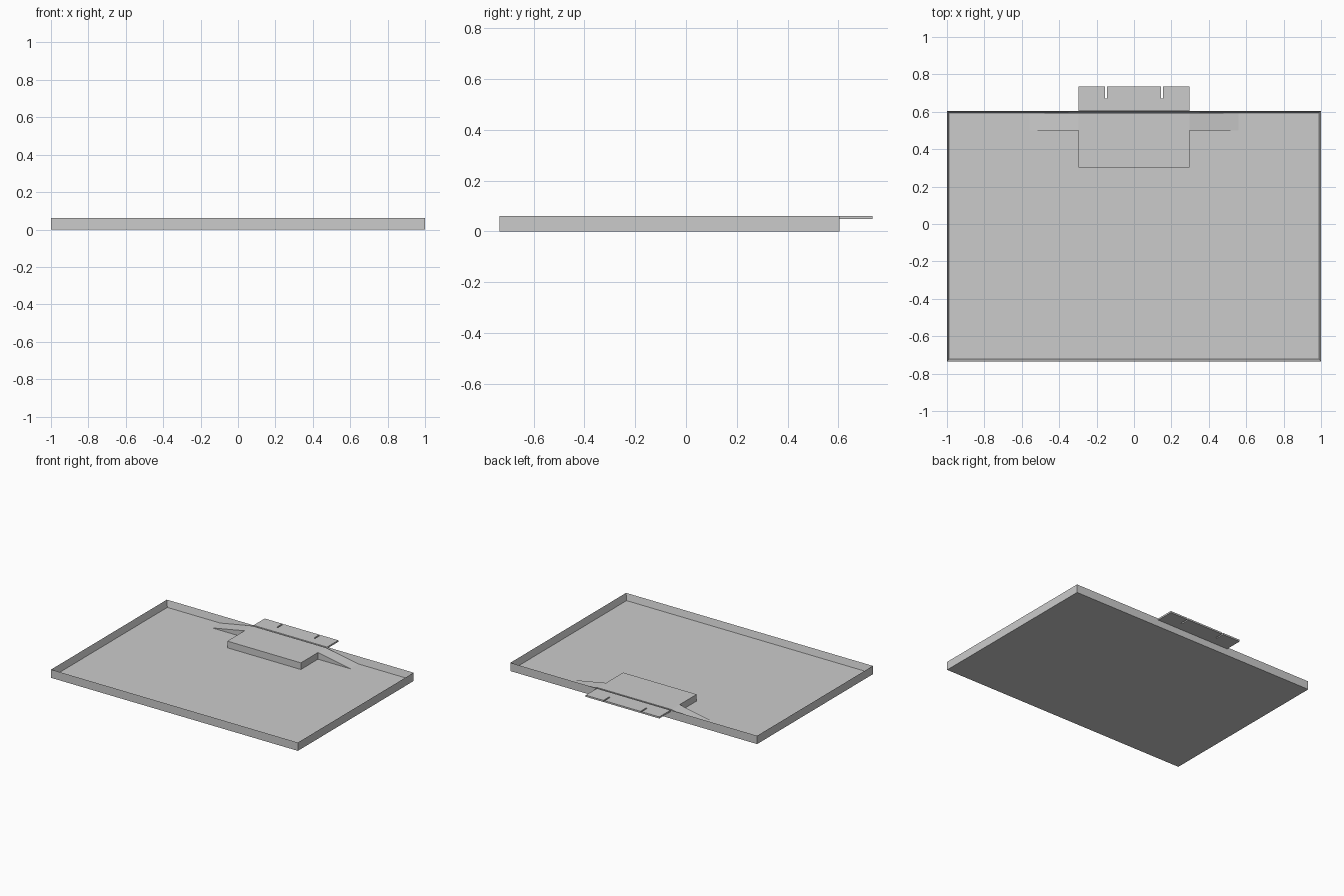
import bpy, bmesh
from mathutils import Vector

if "Cube" in bpy.data.objects:
    bpy.data.objects.remove(bpy.data.objects["Cube"])

H, T = 0.061, 0.012              # tray height, sheet thickness
Y0, YB, Y1 = -0.735, 0.605, 0.735  # tray front, tray back, lip end
PX = 0.298                       # half width of the raised platform


def prism(name, pts, direction):
    """Extrude a planar outline along a vector."""
    bm = bmesh.new()
    f = bm.faces.new([bm.verts.new(p) for p in pts])
    ext = bmesh.ops.extrude_face_region(bm, geom=[f])
    verts = [v for v in ext["geom"] if isinstance(v, bmesh.types.BMVert)]
    bmesh.ops.translate(bm, verts=verts, vec=Vector(direction))
    bmesh.ops.recalc_face_normals(bm, faces=bm.faces)
    me = bpy.data.meshes.new(name)
    bm.to_mesh(me)
    bm.free()
    ob = bpy.data.objects.new(name, me)
    bpy.context.collection.objects.link(ob)
    return ob


def rect(x0, x1, y0, y1, z):
    return [(x0, y0, z), (x1, y0, z), (x1, y1, z), (x0, y1, z)]


# Open tray: box with inset top pushed down to the floor
tray = prism("tray", rect(-1, 1, Y0, YB, 0), (0, 0, H))
bm = bmesh.new()
bm.from_mesh(tray.data)
top = max(bm.faces, key=lambda f: f.calc_center_median().z)
bmesh.ops.inset_region(bm, faces=[top], thickness=T, use_even_offset=True)
bmesh.ops.translate(bm, verts=top.verts[:], vec=(0, 0, T - H))
bmesh.ops.recalc_face_normals(bm, faces=bm.faces)
bm.to_mesh(tray.data)
bm.free()

# Raised platform against the back wall
prism("platform", rect(-PX, PX, 0.302, YB - T, T), (0, 0, H - T))

# Thin overhanging lip with two slots open at the back
right = [(0.145, Y1), (0.145, 0.67), (0.155, 0.67), (0.155, Y1), (PX, Y1), (PX, YB)]
outline = right + [(-x, y) for x, y in reversed(right)]
prism("overhanging_lip", [(x, y, H - T) for x, y in outline], (0, 0, T))

# Side ramps from the platform top down to the tray floor
for side, s in (("left", -1), ("right", 1)):
    tri = [(s * PX, 0.5, T), (s * 0.56, 0.5, T), (s * PX, 0.5, H)]
    prism(side + "_ramp", tri, (0, YB - T - 0.5, 0))
